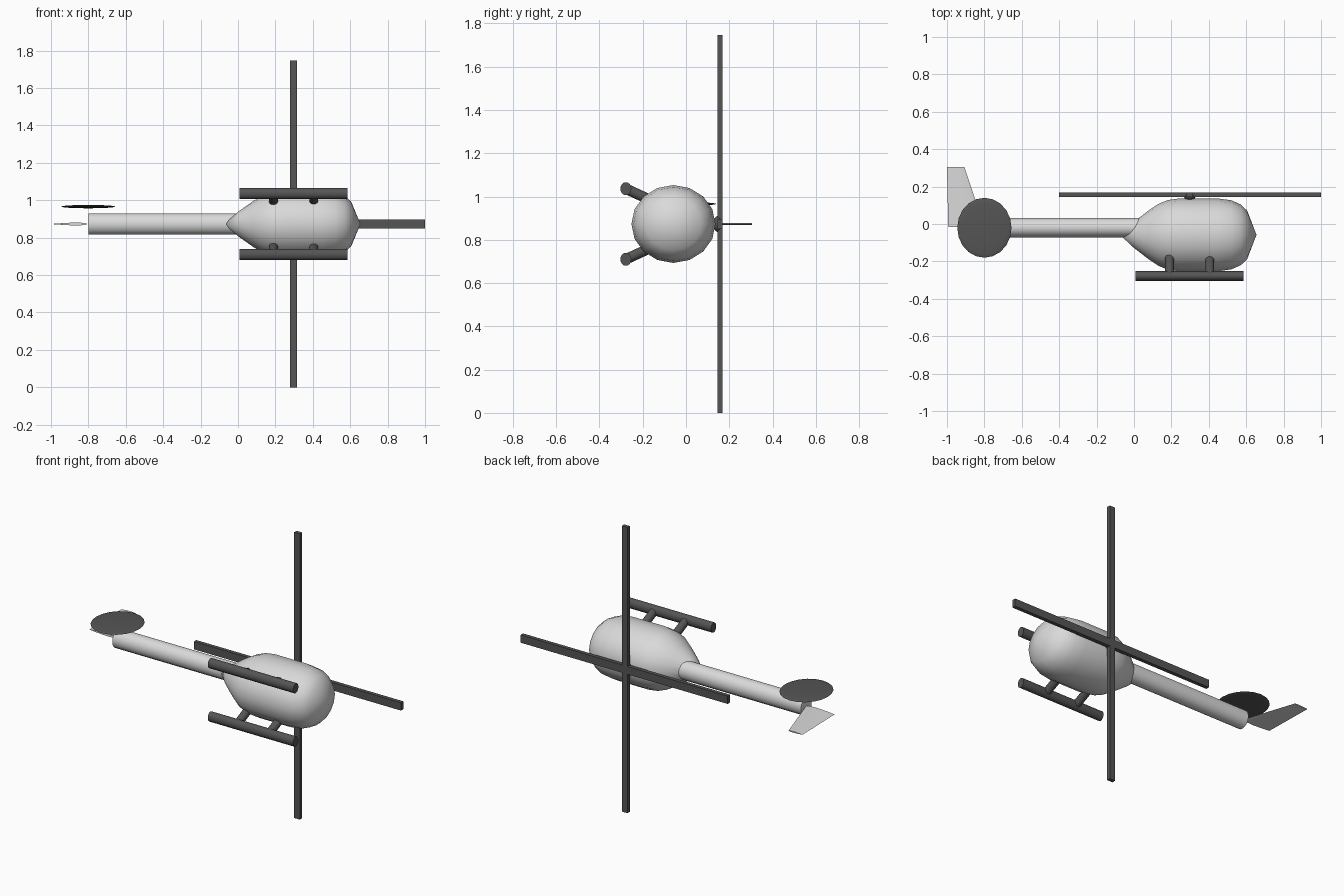
import bpy, bmesh, math
from mathutils import Vector

cube = bpy.data.objects.get("Cube")
if cube:
    bpy.data.objects.remove(cube, do_unlink=True)

MID = 0.873  # height of the helicopter's mirror plane


def material(name, value):
    m = bpy.data.materials.new(name)
    m.use_nodes = True
    colour = (value, value, value, 1)
    m.diffuse_color = colour
    m.node_tree.nodes["Principled BSDF"].inputs["Base Color"].default_value = colour
    return m


light = material("light grey", 0.7)
dark = material("dark grey", 0.09)


def finish(name, bm, mat, smooth_angle=None):
    bmesh.ops.recalc_face_normals(bm, faces=bm.faces)
    mesh = bpy.data.meshes.new(name)
    bm.to_mesh(mesh)
    bm.free()
    obj = bpy.data.objects.new(name, mesh)
    bpy.context.collection.objects.link(obj)
    mesh.materials.append(mat)
    if smooth_angle:
        bpy.ops.object.select_all(action="DESELECT")
        obj.select_set(True)
        bpy.context.view_layer.objects.active = obj
        bpy.ops.object.shade_smooth_by_angle(angle=math.radians(smooth_angle))
    return obj


def loft(name, rings, mat, smooth_angle=None):
    """Skin a list of equal point rings and cap both ends."""
    bm = bmesh.new()
    loops = [[bm.verts.new(p) for p in ring] for ring in rings]
    n = len(loops[0])
    for a, b in zip(loops, loops[1:]):
        for i in range(n):
            j = (i + 1) % n
            bm.faces.new((a[i], a[j], b[j], b[i]))
    bm.faces.new(loops[0])
    bm.faces.new(loops[-1])
    bmesh.ops.remove_doubles(bm, verts=bm.verts, dist=0.0005)
    return finish(name, bm, mat, smooth_angle)


def turned(name, profile, y, z, flatten, mat, sides=16):
    """Turn (x, radius) pairs about an x axis; flatten scales y."""
    turns = [math.tau * i / sides for i in range(sides)]
    rings = [[(x, y + r * flatten * math.cos(t), z + r * math.sin(t)) for t in turns]
             for x, r in profile]
    return loft(name, rings, mat, 40)


def box(name, centre, size, mat):
    bm = bmesh.new()
    bmesh.ops.create_cube(bm, size=1)
    bmesh.ops.scale(bm, vec=size, verts=bm.verts)
    bmesh.ops.translate(bm, vec=centre, verts=bm.verts)
    return finish(name, bm, mat)


def ellipsoid(name, centre, radii, mat):
    bm = bmesh.new()
    bmesh.ops.create_uvsphere(bm, u_segments=20, v_segments=12, radius=1)
    bmesh.ops.scale(bm, vec=radii, verts=bm.verts)
    bmesh.ops.translate(bm, vec=centre, verts=bm.verts)
    return finish(name, bm, mat, 60)


def rod(name, start, end, radius, mat):
    a, b = Vector(start), Vector(end)
    bm = bmesh.new()
    bmesh.ops.create_cone(bm, cap_ends=True, segments=14, radius1=radius,
                          radius2=radius, depth=(b - a).length)
    bmesh.ops.rotate(bm, matrix=(b - a).to_track_quat("Z", "Y").to_matrix(), verts=bm.verts)
    bmesh.ops.translate(bm, vec=(a + b) / 2, verts=bm.verts)
    return finish(name, bm, mat, 40)


# Cabin and tail boom
cabin = [(-0.075, 0), (0, 0.065), (0.08, 0.122), (0.13, 0.153), (0.18, 0.172), (0.24, 0.18),
         (0.45, 0.18), (0.52, 0.171), (0.57, 0.151), (0.605, 0.12), (0.655, 0)]
turned("cabin", cabin, -0.058, MID, 1.08, light)
turned("tail_boom", [(-0.8, 0.057), (0.1, 0.057)], -0.019, MID, 0.91, light)

# Main rotor
box("rotor_blade_upright", (0.297, 0.157, MID), (0.038, 0.023, 1.746), dark)
box("rotor_blade_lengthwise", (0.3, 0.157, MID), (1.4, 0.023, 0.048), dark)
ellipsoid("rotor_hub", (0.298, 0.147, MID), (0.031, 0.02, 0.037), dark)

# Landing skids with their struts
for side, label in ((1, "upper"), (-1, "lower")):
    skid_z = MID + side * 0.163
    turned(label + "_skid", [(0.008, 0.03), (0.585, 0.03)], -0.278, skid_z, 0.85, dark)
    for x, place in ((0.19, "rear"), (0.405, "front")):
        rod(f"{label}_{place}_strut", (x, -0.278, skid_z),
            (x, -0.12, MID + side * 0.09), 0.024, dark)

# Tail rotor disc
ellipsoid("tail_rotor", (-0.8, -0.02, 0.966), (0.145, 0.16, 0.009), dark)

# Tail fin, a thin tapered wing section
section = [(0, 0), (0.3, 0.6), (0.6, 1), (0.85, 0.8), (1, 0), (0.85, -0.8), (0.6, -1), (0.3, -0.6)]


def fin_ring(y, back, front, thick):
    return [(back + (front - back) * u, y, MID + thick * v) for u, v in section]


loft("tail_fin", [fin_ring(-0.017, -0.993, -0.8, 0.008),
                  fin_ring(0.304, -1.0, -0.906, 0.004)], light, 40)
